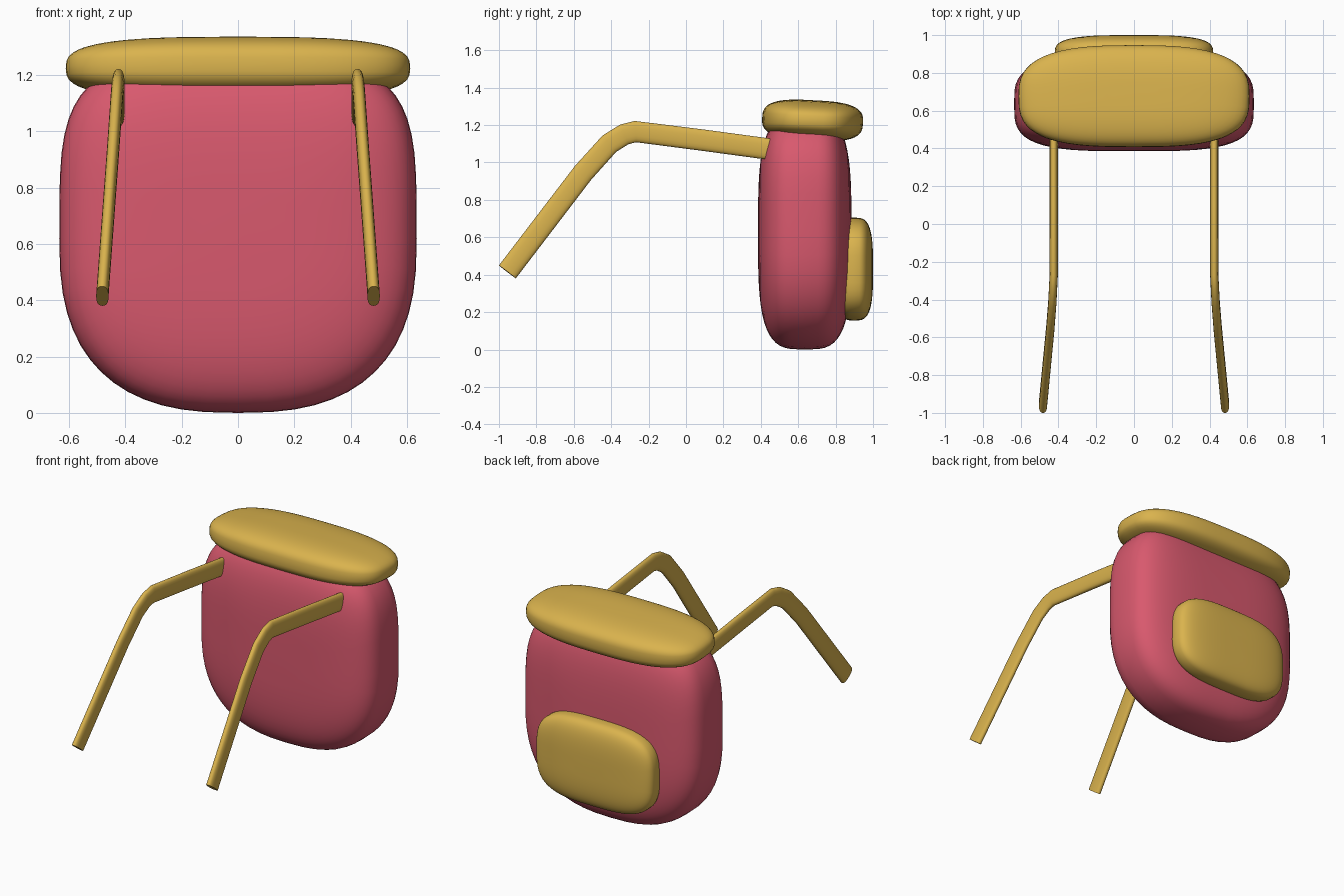
import bpy, bmesh, math
from mathutils import Matrix, Vector

if "Cube" in bpy.data.objects:
    bpy.data.objects.remove(bpy.data.objects["Cube"])


def material(name, rgb):
    m = bpy.data.materials.new(name)
    m.diffuse_color = (*rgb, 1)
    m.use_nodes = True
    m.node_tree.nodes["Principled BSDF"].inputs["Base Color"].default_value = m.diffuse_color
    return m


red = material("rose red", (0.69, 0.10, 0.155))
gold = material("mustard gold", (0.70, 0.45, 0.075))


def spow(v, p):
    return math.copysign(abs(v) ** p, v)


def finish(name, bm, mat):
    bmesh.ops.recalc_face_normals(bm, faces=bm.faces)
    me = bpy.data.meshes.new(name)
    bm.to_mesh(me)
    bm.free()
    me.materials.append(mat)
    ob = bpy.data.objects.new(name, me)
    bpy.context.collection.objects.link(ob)
    bpy.ops.object.select_all(action='DESELECT')
    ob.select_set(True)
    bpy.context.view_layer.objects.active = ob
    bpy.ops.object.shade_smooth_by_angle(angle=math.radians(45))
    return ob


def loft(bm, rings):
    """Skin closed rings and cap both ends."""
    rows = [[bm.verts.new(p) for p in r] for r in rings]
    n = len(rows[0])
    for a, b in zip(rows, rows[1:]):
        for i in range(n):
            j = (i + 1) % n
            bm.faces.new((a[i], a[j], b[j], b[i]))
    bm.faces.new(rows[0])
    bm.faces.new(rows[-1])


def cushion(name, mat, centre, half_u, half_v, half_t, n_low, n_high, edge,
            upright=True, tilt=0.0, v_high=None, sides=56, steps=28):
    """Soft pad: superellipse outline (u, v) with rounded thickness t."""
    rings = []
    for k in range(1, steps):
        a = math.pi * (k / steps - 0.5)
        r, t = math.cos(a) ** (2 / edge), half_t * spow(math.sin(a), 2 / edge)
        ring = []
        for i in range(sides):
            b = 2 * math.pi * i / sides
            c, s = math.cos(b), math.sin(b)
            n = n_high if s > 0 else n_low
            hv = (v_high or half_v) if s > 0 else half_v
            u, v = r * half_u * spow(c, 2 / n), r * hv * spow(s, 2 / n)
            ring.append(Vector((u, t, v) if upright else (u, v, t)))
        rings.append(ring)
    bm = bmesh.new()
    loft(bm, rings)
    m = Matrix.Translation(centre) @ Matrix.Rotation(tilt, 4, 'X')
    bmesh.ops.transform(bm, matrix=m, verts=bm.verts)
    return finish(name, bm, mat)


# Main bag, top lid and rear pocket
cushion("bag_body", red, (0, 0.635, 0.62), 0.635, 0.62, 0.25, 2.6, 4.0, 3.5, v_high=0.64)
cushion("top_lid", gold, (0, 0.677, 1.225), 0.612, 0.27, 0.108, 3.0, 2.8, 3.0,
        upright=False, tilt=math.radians(-3))
cushion("rear_pocket", gold, (0, 0.90, 0.43), 0.42, 0.275, 0.10, 3.3, 3.3, 3.3)


# Shoulder straps: flattened tubes bending down and outward
path = [Vector(p) for p in ((0.425, 0.47, 1.068), (0.425, 0.10, 1.118), (0.425, -0.27, 1.165),
                            (0.428, -0.33, 1.15), (0.432, -0.41, 1.10), (0.443, -0.55, 0.945),
                            (0.482, -0.955, 0.415))]
for side, label in ((1, "right_strap"), (-1, "left_strap")):
    rings = []
    for i, p in enumerate(path):
        d_in = (p - path[max(i - 1, 0)]).normalized()
        d_out = (path[min(i + 1, len(path) - 1)] - p).normalized()
        d = (d_in + d_out).normalized()
        up = Vector((1, 0, 0)).cross(d).normalized()
        across = d.cross(up)
        ring = []
        for k in range(20):
            a = 2 * math.pi * k / 20
            q = p + across * 0.022 * spow(math.cos(a), 0.8) + up * 0.057 * spow(math.sin(a), 0.8)
            ring.append(Vector((q.x * side, q.y, q.z)))
        rings.append(ring)
    bm = bmesh.new()
    loft(bm, rings)
    finish(label, bm, gold)
